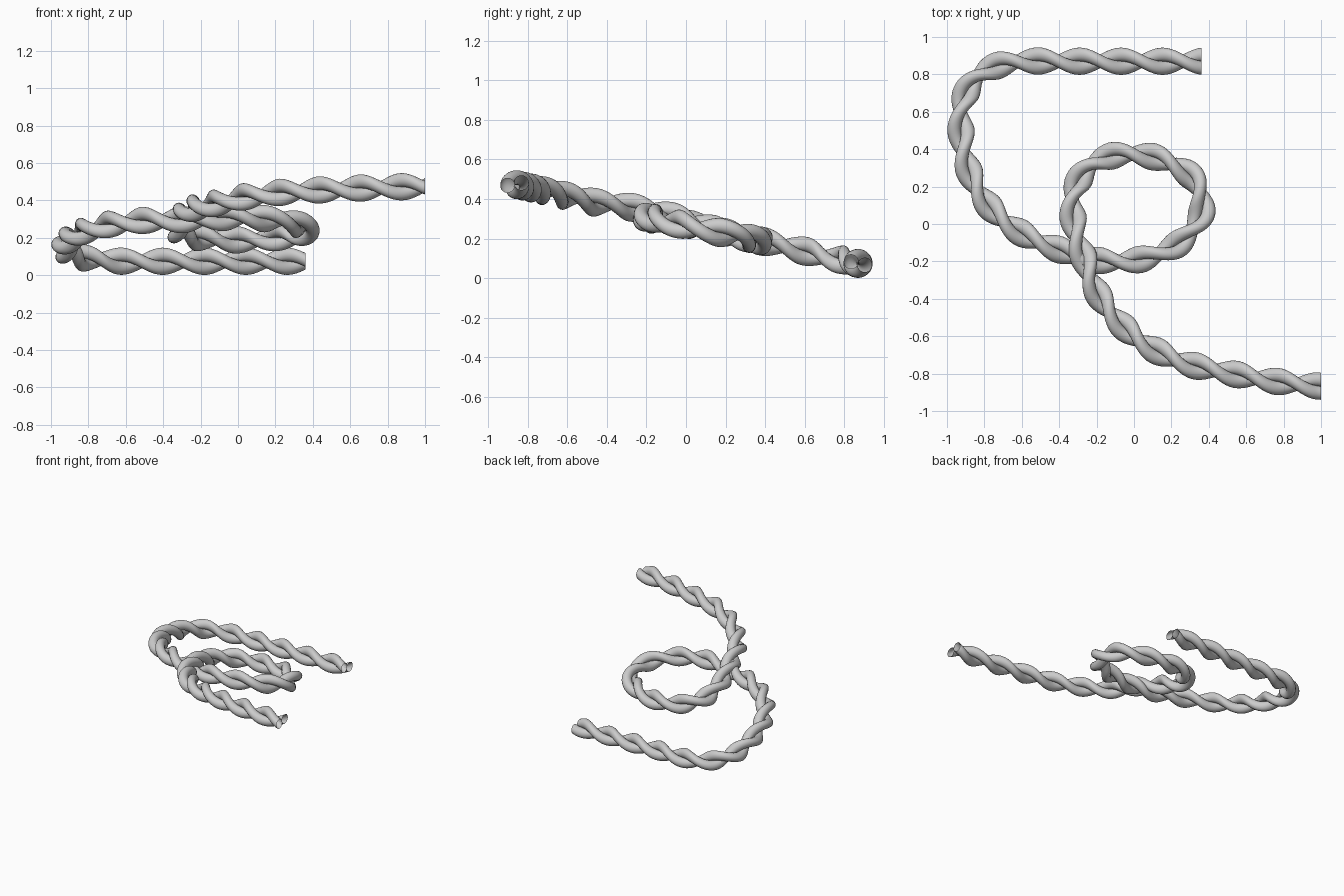
import bpy, bmesh
from math import sin, cos, pi, radians
from mathutils import Vector

if "Cube" in bpy.data.objects:
    bpy.data.objects.remove(bpy.data.objects["Cube"])

STRAND_R = 0.037      # strand radius
OFFSET = 0.036        # strand centre from rope centre line
HALF_TURN = 0.225     # rope length per half twist
SIDES, STEP = 20, 0.0125

# Rope centre line seen from above: x, y, lift off the sloping plane
path = [(0.36, .87, 0), (0.0, .87, 0), (-.35, .87, 0), (-.65, .865, 0),
        (-.82, .80, 0), (-.91, .67, 0), (-.925, .5, 0), (-.88, .28, 0),
        (-.77, .09, 0), (-.6, -.05, 0), (-.42, -.13, -.01), (-.23, -.19, -.02),
        (0.0, -.195, -.01), (.2, -.13, -.01), (.33, -.01, -.01), (.365, .11, -.01),
        (.31, .25, 0), (.15, .345, 0), (-.05, .375, 0), (-.22, .32, 0),
        (-.315, .19, 0), (-.325, .03, .01), (-.275, -.16, .025), (-.22, -.32, .015),
        (-.12, -.48, 0), (.04, -.63, 0), (.25, -.735, 0), (.5, -.795, 0),
        (.75, -.84, 0), (1.0, -.868, 0)]
pts = [Vector((x, y, 0.275 - 0.231 * y + lift)) for x, y, lift in path]


def spline(p, n=40):
    """Smooth curve through the points."""
    p = [2 * p[0] - p[1]] + p + [2 * p[-1] - p[-2]]
    out = []
    for a, b, c, d in zip(p, p[1:], p[2:], p[3:]):
        for k in range(n):
            t = k / n
            out.append(0.5 * (2 * b + (c - a) * t + (2 * a - 5 * b + 4 * c - d) * t * t
                              + (3 * b - a - 3 * c + d) * t ** 3))
    return out + [p[-2]]


def resample(p, step):
    """Evenly spaced points along the curve."""
    dist = [0.0]
    for a, b in zip(p, p[1:]):
        dist.append(dist[-1] + (b - a).length)
    n = round(dist[-1] / step)
    out, j = [], 0
    for i in range(n + 1):
        s = dist[-1] * i / n
        while j < len(p) - 2 and dist[j + 1] < s:
            j += 1
        out.append(p[j].lerp(p[j + 1], (s - dist[j]) / (dist[j + 1] - dist[j])))
    return out, dist[-1]


line, length = resample(spline(pts), STEP)
last = len(line) - 1
half_turns = round(length / HALF_TURN)


def strand(name, phase):
    """Open tube winding right-handed around the rope centre line."""
    bm = bmesh.new()
    rings = []
    for i, c in enumerate(line):
        tan = (line[min(i + 1, last)] - line[max(i - 1, 0)]).normalized()
        if i in (0, last):
            tan = Vector((-1 if i == 0 else 1, 0, 0))
        side = Vector((0, 0, 1)).cross(tan).normalized()
        up = tan.cross(side)
        ang = phase + radians(12) + pi * half_turns * i / last
        centre = c + OFFSET * (cos(ang) * side + sin(ang) * up)
        rings.append([bm.verts.new(centre + STRAND_R * (
            cos(ang + 2 * pi * k / SIDES) * side + sin(ang + 2 * pi * k / SIDES) * up))
            for k in range(SIDES)])
    for r0, r1 in zip(rings, rings[1:]):
        for k in range(SIDES):
            m = (k + 1) % SIDES
            bm.faces.new((r0[k], r0[m], r1[m], r1[k])).smooth = True
    mesh = bpy.data.meshes.new(name)
    bm.to_mesh(mesh)
    bm.free()
    bpy.context.collection.objects.link(bpy.data.objects.new(name, mesh))


# Two strands twisted into one rope
strand("rope_strand_a", 0)
strand("rope_strand_b", pi)
